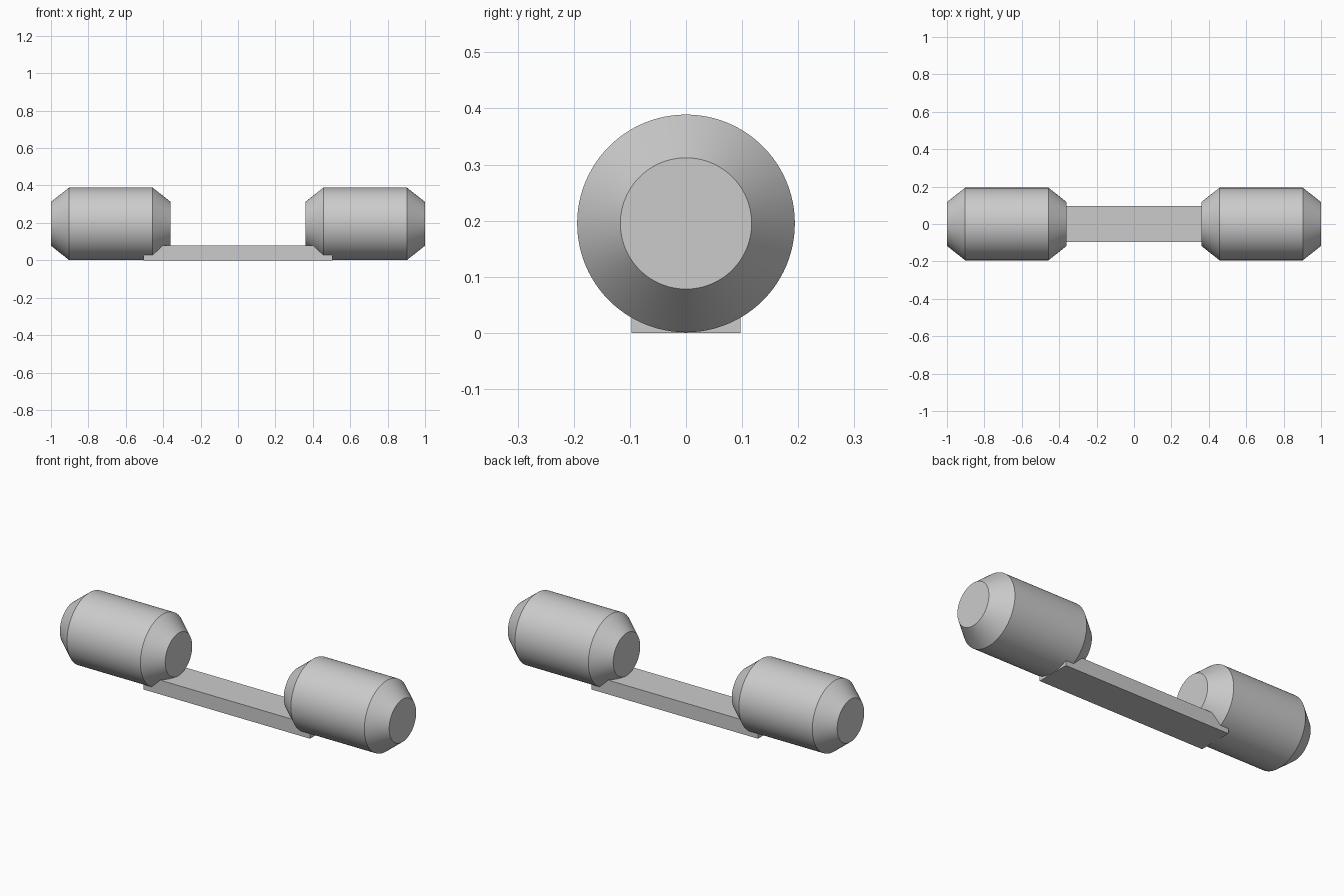
import bpy, bmesh, math
from mathutils import Matrix

cube = bpy.data.objects.get("Cube")
if cube:
    bpy.data.objects.remove(cube, do_unlink=True)

# One plain grey for everything
grey = bpy.data.materials.new("light_grey")
grey.use_nodes = True
colour = (0.6, 0.6, 0.6, 1)
grey.diffuse_color = colour
grey.node_tree.nodes["Principled BSDF"].inputs["Base Color"].default_value = colour

SEGMENTS = 96
RADIUS, END_RADIUS, AXIS_Z = 0.194, 0.117, 0.195


def make_object(name, bm):
    bmesh.ops.recalc_face_normals(bm, faces=bm.faces)
    mesh = bpy.data.meshes.new(name)
    bm.to_mesh(mesh)
    bm.free()
    mesh.materials.append(grey)
    obj = bpy.data.objects.new(name, mesh)
    bpy.context.collection.objects.link(obj)
    return obj


def weight(name, side):
    """Drum with tapered ends, turned around the x axis."""
    profile = [(0.36, END_RADIUS), (0.457, RADIUS), (0.903, RADIUS), (1.0, END_RADIUS)]
    bm = bmesh.new()
    rings = []
    for x, r in profile:
        ring = []
        for i in range(SEGMENTS):
            a = math.tau * i / SEGMENTS
            ring.append(bm.verts.new((side * x, r * math.cos(a), AXIS_Z + r * math.sin(a))))
        rings.append(ring)
    for a, b in zip(rings, rings[1:]):
        for i in range(SEGMENTS):
            j = (i + 1) % SEGMENTS
            bm.faces.new((a[i], a[j], b[j], b[i]))
    bm.faces.new(rings[0])
    bm.faces.new(rings[-1])
    obj = make_object(name, bm)
    bpy.ops.object.select_all(action="DESELECT")
    obj.select_set(True)
    bpy.context.view_layer.objects.active = obj
    bpy.ops.object.shade_smooth_by_angle(angle=math.radians(25))


weight("left_drum", 1)
weight("right_drum", -1)

# Flat bar joining the drums, running into their undersides
bm = bmesh.new()
bmesh.ops.create_cube(bm, size=1, matrix=Matrix.Translation((0, 0, 0.039))
                      @ Matrix.Diagonal((1.01, 0.194, 0.078, 1)))
make_object("connecting_bar", bm)
